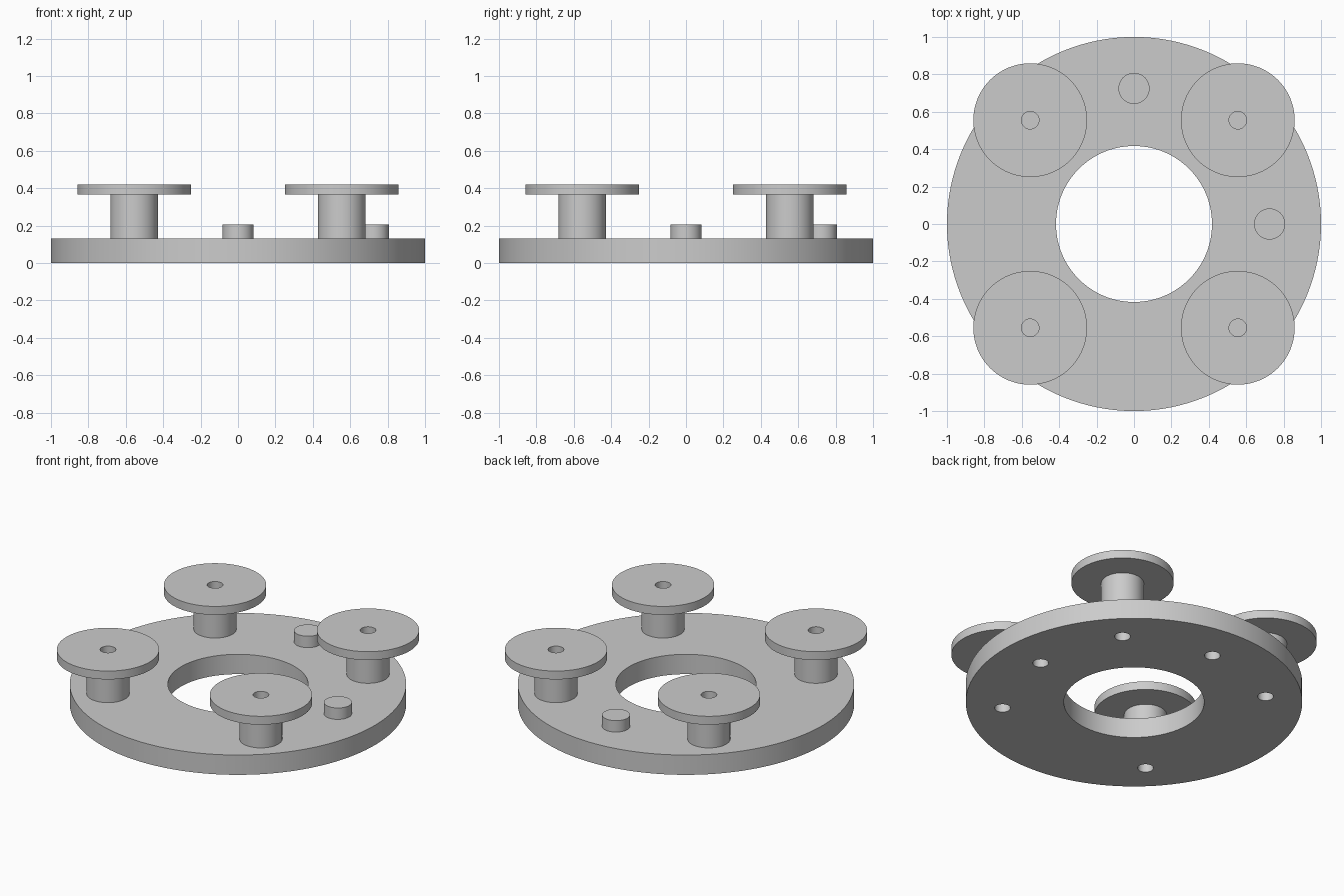
import bpy, bmesh, math
from mathutils import Matrix

cube = bpy.data.objects.get("Cube")
if cube:
    bpy.data.objects.remove(cube, do_unlink=True)

# Single plain grey material
GREY = (0.6, 0.6, 0.6, 1.0)
grey = bpy.data.materials.new("plain grey")
grey.use_nodes = True
grey.diffuse_color = GREY
grey.node_tree.nodes["Principled BSDF"].inputs["Base Color"].default_value = GREY

BASE_TOP = 0.13
HOLE_R = 0.047
SPOOL = 0.555
PEG = 0.725


def lathe(name, profile, location=(0, 0, 0), closed=False, segments=96):
    """Turn an (r, z) profile around the z axis."""
    bm = bmesh.new()
    verts = [bm.verts.new((r, 0, z)) for r, z in profile]
    edges = [bm.edges.new(pair) for pair in zip(verts, verts[1:])]
    if closed:
        edges.append(bm.edges.new((verts[-1], verts[0])))
    bmesh.ops.spin(bm, geom=verts + edges, cent=(0, 0, 0), axis=(0, 0, 1),
                   angle=math.tau, steps=segments, use_duplicate=False)
    bmesh.ops.remove_doubles(bm, verts=bm.verts, dist=0.0001)
    bmesh.ops.recalc_face_normals(bm, faces=bm.faces)
    mesh = bpy.data.meshes.new(name)
    bm.to_mesh(mesh)
    bm.free()
    mesh.materials.append(grey)
    obj = bpy.data.objects.new(name, mesh)
    obj.location = location
    bpy.context.collection.objects.link(obj)
    return obj


def activate(obj):
    bpy.ops.object.select_all(action="DESELECT")
    obj.select_set(True)
    bpy.context.view_layer.objects.active = obj


def smooth(obj):
    activate(obj)
    bpy.ops.object.shade_smooth_by_angle(angle=math.radians(30))


spools = {
    "front_left": (SPOOL, -SPOOL), "front_right": (-SPOOL, -SPOOL),
    "back_left": (SPOOL, SPOOL), "back_right": (-SPOOL, SPOOL),
}
pegs = {"left": (PEG, 0), "back": (0, PEG)}

# Ring-shaped base plate
base = lathe("base_ring", [(0.417, 0), (1, 0), (1, BASE_TOP), (0.417, BASE_TOP)],
             closed=True, segments=128)

# Blind screw holes drilled up from the underside, one below each post
bm = bmesh.new()
for x, y in [*spools.values(), *pegs.values()]:
    bmesh.ops.create_cone(bm, cap_ends=True, segments=32, radius1=HOLE_R,
                          radius2=HOLE_R, depth=0.2,
                          matrix=Matrix.Translation((x, y, 0)))
mesh = bpy.data.meshes.new("hole_cutter")
bm.to_mesh(mesh)
bm.free()
mesh.materials.append(grey)
cutter = bpy.data.objects.new("hole_cutter", mesh)
cutter.hide_render = True
bpy.context.collection.objects.link(cutter)

drill = base.modifiers.new("drill", "BOOLEAN")
drill.operation = "DIFFERENCE"
drill.solver = "EXACT"
drill.object = cutter
activate(base)
bpy.ops.object.modifier_apply(modifier=drill.name)
bpy.data.objects.remove(cutter, do_unlink=True)
smooth(base)

# Spools: a hub with a wide flange and a blind hole in the top
hub_r, flange_r, flange_z, top_z = 0.127, 0.304, 0.365, 0.42
for place, (x, y) in spools.items():
    smooth(lathe(place + "_spool", [
        (0, BASE_TOP), (hub_r, BASE_TOP), (hub_r, flange_z), (flange_r, flange_z),
        (flange_r, top_z), (HOLE_R, top_z), (HOLE_R, 0.16), (0, 0.16)], (x, y, 0)))

# Short locating pegs
for place, (x, y) in pegs.items():
    smooth(lathe(place + "_peg", [
        (0, BASE_TOP), (0.083, BASE_TOP), (0.083, 0.205), (0, 0.205)],
        (x, y, 0), segments=64))
